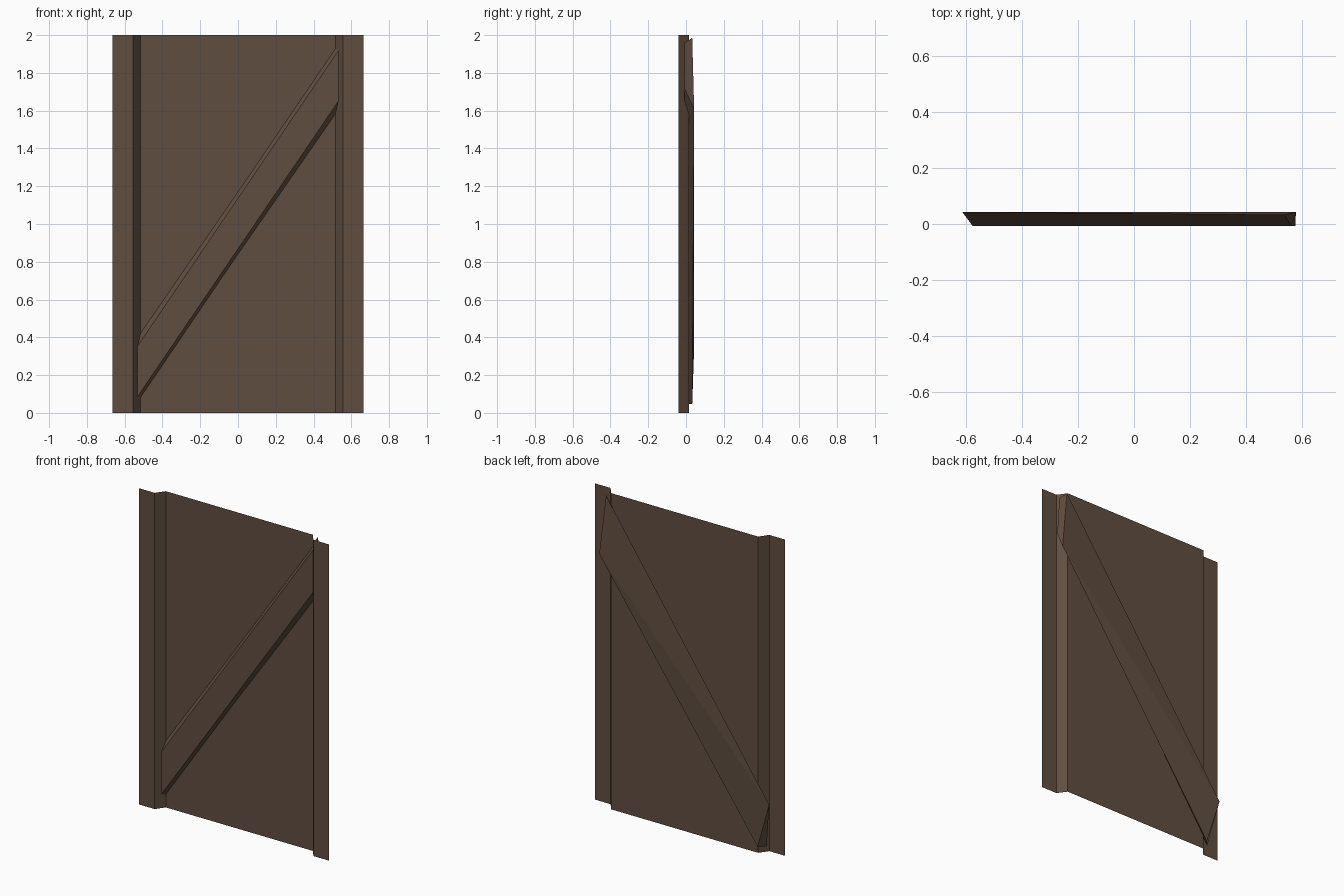
import bpy
import bmesh

cube = bpy.data.objects.get("Cube")
if cube:
    bpy.data.objects.remove(cube, do_unlink=True)

# Dark brown painted metal
brown = bpy.data.materials.new("dark_brown")
brown.use_nodes = True
color = (0.118, 0.075, 0.051, 1.0)
brown.diffuse_color = color
brown.node_tree.nodes["Principled BSDF"].inputs["Base Color"].default_value = color


def add_object(name, bm):
    mesh = bpy.data.meshes.new(name)
    bm.to_mesh(mesh)
    bm.free()
    mesh.materials.append(brown)
    obj = bpy.data.objects.new(name, mesh)
    bpy.context.collection.objects.link(obj)
    return obj


# Folded sheet: half profile mirrored, then extruded upward
height = 2.0
half = [(0.515, 0.015), (0.555, -0.04), (0.665, -0.04)]
profile = [(-x, y) for x, y in reversed(half)] + half
bm = bmesh.new()
low = [bm.verts.new((x, y, 0)) for x, y in profile]
high = [bm.verts.new((x, y, height)) for x, y in profile]
for i in range(len(profile) - 1):
    bm.faces.new((low[i], low[i + 1], high[i + 1], high[i]))
add_object("folded_panel", bm)

# Diagonal brace: tapered bar with slanted ends, poking through the sheet
# Corner order: lower left, lower right, upper right, upper left
front = [(-0.56, 0.045), (0.575, 1.715), (0.56, 1.96), (-0.575, 0.29)]
back = [(-0.524, 0.047), (0.577, 1.61), (0.536, 1.985), (-0.612, 0.34)]
back_depth = [0.033, 0.043, 0.033, 0.043]
bm = bmesh.new()
f = [bm.verts.new((x, -0.007, z)) for x, z in front]
b = [bm.verts.new((x, y, z)) for (x, z), y in zip(back, back_depth)]
bm.faces.new(f)
bm.faces.new((b[3], b[1], b[0]))
bm.faces.new((b[3], b[2], b[1]))
for i in range(4):
    j = (i + 1) % 4
    bm.faces.new((f[j], f[i], b[i], b[j]))
bmesh.ops.recalc_face_normals(bm, faces=bm.faces)
add_object("diagonal_brace", bm)
